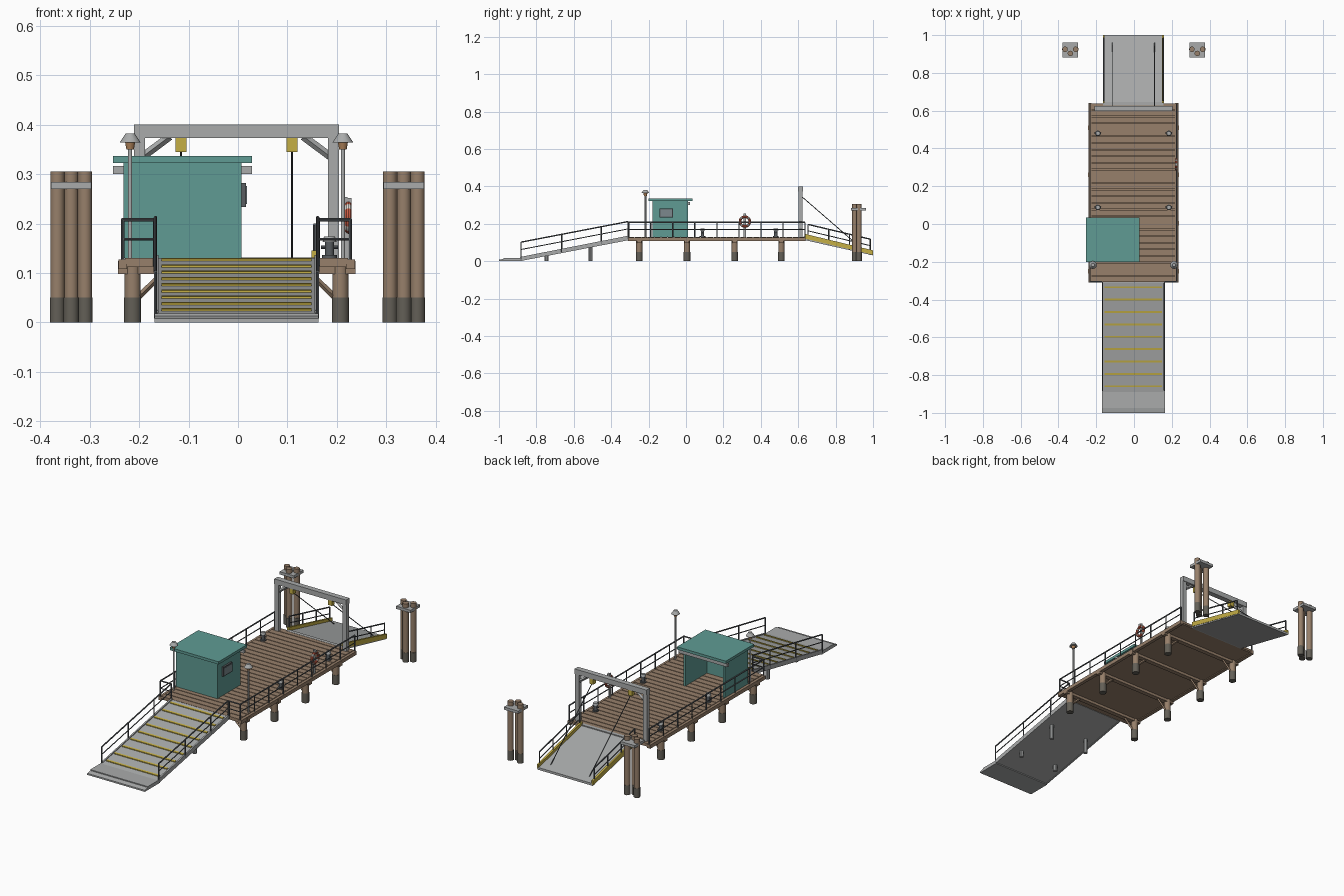
import bpy, bmesh, math
from mathutils import Vector, Matrix

if "Cube" in bpy.data.objects:
    bpy.data.objects.remove(bpy.data.objects["Cube"], do_unlink=True)


def material(name, r, g, b):
    m = bpy.data.materials.new(name)
    m.use_nodes = True
    m.diffuse_color = (r, g, b, 1)
    m.node_tree.nodes["Principled BSDF"].inputs["Base Color"].default_value = (r, g, b, 1)
    return m


wood = material("weathered wood", .31, .215, .145)
wet = material("wet wood", .125, .115, .095)
steel = material("galvanised steel", .40, .41, .41)
rail_grey = material("dark rail steel", .10, .11, .12)
teal = material("teal paint", .115, .33, .295)
yellow = material("safety yellow", .56, .43, .06)
red = material("ring red", .60, .11, .06)
white = material("ring white", .75, .73, .68)
glass = material("window glass", .20, .25, .27)
lantern = material("lantern amber", .42, .22, .10)

CX = -0.003          # centre line of the pier
DECK = 0.13          # walking height
SIDES = (-1, 1)


class Part:
    """Collects simple solids of one colour into one object."""

    def __init__(self, name, mat, smooth=False):
        self.name, self.mat, self.smooth = name, mat, smooth
        self.bm = bmesh.new()

    def box(self, x0, x1, y0, y1, z0, z1):
        m = Matrix.Translation(((x0 + x1) / 2, (y0 + y1) / 2, (z0 + z1) / 2))
        bmesh.ops.create_cube(self.bm, size=1, matrix=m @ Matrix.Diagonal((x1 - x0, y1 - y0, z1 - z0, 1)))

    def rod(self, a, b, r, r2=None, n=8):
        a, b = Vector(a), Vector(b)
        d = b - a
        m = Matrix.Translation((a + b) / 2) @ d.to_track_quat('Z', 'Y').to_matrix().to_4x4()
        bmesh.ops.create_cone(self.bm, cap_ends=True, segments=n, radius1=r,
                              radius2=r if r2 is None else r2, depth=d.length, matrix=m)

    def prism(self, yz, x0, x1):
        face = self.bm.faces.new([self.bm.verts.new((x0, y, z)) for y, z in yz])
        out = bmesh.ops.extrude_face_region(self.bm, geom=[face])["geom"]
        bmesh.ops.translate(self.bm, vec=(x1 - x0, 0, 0),
                            verts=[v for v in out if isinstance(v, bmesh.types.BMVert)])

    def done(self):
        bmesh.ops.recalc_face_normals(self.bm, faces=self.bm.faces)
        mesh = bpy.data.meshes.new(self.name)
        self.bm.to_mesh(mesh)
        self.bm.free()
        mesh.materials.append(self.mat)
        ob = bpy.data.objects.new(self.name, mesh)
        bpy.context.collection.objects.link(ob)
        if self.smooth:
            bpy.ops.object.select_all(action='DESELECT')
            ob.select_set(True)
            bpy.context.view_layer.objects.active = ob
            bpy.ops.object.shade_smooth_by_angle(angle=math.radians(40))
        return ob


Y0, Y1 = -.31, .64

# Deck: planks over a subfloor with edge stringers
planks = Part("deck_planks", wood)
count = 27
step = (Y1 - Y0) / count
for i in range(count):
    y = Y0 + i * step
    planks.box(CX - .225, CX + .225, y + .002, y + step - .002, .118, DECK)
planks.done()
frame = Part("deck_frame", wood)
frame.box(CX - .222, CX + .222, Y0 + .005, Y1 - .005, .112, .122)
for s in SIDES:
    x = CX + s * .23
    frame.box(x - .009, x + .009, Y0, Y1, .108, .127)
PILE_ROWS = (-.25, .005, .26, .51)
for y in PILE_ROWS:
    frame.box(CX - .24, CX + .24, y - .012, y + .012, .098, .124)
    for s in SIDES:
        frame.rod((CX + s * .205, y, .045), (CX + s * .14, y, .108), .006, n=4)
frame.done()

# Piles with wet feet, and three-pile mooring clusters
piles = Part("timber_piles", wood, True)
feet = Part("pile_feet", wet, True)


def pile(x, y, top, r):
    piles.rod((x, y, .04), (x, y, top), r, n=14)
    feet.rod((x, y, 0), (x, y, .05), r * 1.08, n=14)


for y in PILE_ROWS:
    for s in SIDES:
        pile(CX + s * .21, y, .115, .0165)
caps = Part("cluster_plates", steel)
for s in SIDES:
    cx = s * .336 - .001
    for dx, dy in ((-.028, .008), (0, -.014), (.028, .008)):
        pile(cx + dx, .917 + dy, .305, .0145)
    caps.box(cx - .041, cx + .041, .882, .962, .27, .284)
piles.done()
feet.done()
caps.done()

# Front ramp, apron and supports
ramp = Part("front_ramp", steel)
ramp.prism([(-.89, .018), (Y0, DECK), (Y0, .114), (-.89, .002)], CX - .16, CX + .16)
ramp.box(CX - .166, CX + .166, -.975, -.875, 0, .018)
ramp.prism([(-1, 0), (-1, .008), (-.97, .014), (-.97, 0)], CX - .166, CX + .166)
for s in SIDES:
    x = CX + s * .162
    ramp.prism([(-.88, .024), (Y0, .136), (Y0, .112), (-.88, .002)], x - .004, x + .004)
    for y in (-.745, -.51):
        ramp.rod((CX + s * .11, y, 0), (CX + s * .11, y, .12 + (y - Y0) * .193), .011, n=10)
ramp.done()


def ramp_z(y):
    return DECK + (y - Y0) * .112 / .58


cleats = Part("ramp_cleats", yellow)
for i in range(9):
    y = -.335 - i * .0655
    cleats.prism([(y + d, ramp_z(y + d) + h) for d, h in
                  ((-.005, -.002), (.005, -.002), (.005, .004), (-.005, .004))], CX - .152, CX + .152)
cleats.done()

# Rear loading ramp with yellow kerbs
back = Part("rear_ramp", steel)
back.prism([(Y1 - .01, DECK), (1, .043), (1, .031), (Y1 - .01, .114)], CX - .16, CX + .16)
back.box(CX - .16, CX + .16, Y1 - .012, Y1 + .006, .112, .131)
back.done()
kerbs = Part("rear_ramp_kerbs", yellow)
for s in SIDES:
    x = CX + s * .157
    kerbs.prism([(Y1, .145), (1, .058), (1, .035), (Y1, .12)], x - .005, x + .005)
kerbs.done()

# Railings: posts with a top and a middle rail
rails = Part("railings", rail_grey)


def railing(a, b, stops, height=.082):
    a, b = Vector(a), Vector(b)
    for h, r in ((height, .0035), (height * .52, .0025)):
        up = Vector((0, 0, h))
        rails.rod(a + up, b + up, r)
    for t in stops:
        p = a.lerp(b, t)
        rails.rod(p - Vector((0, 0, .012)), p + Vector((0, 0, height)), .0032)


def even(n):
    return [i / n for i in range(n + 1)]


for s in SIDES:
    x = CX + s * .23
    railing((x, Y0 + .004, .126), (x, Y1 - .004, .126), even(8))
    railing((x, Y0 + .004, .126), (CX + s * .166, Y0 + .004, .126), (1,))
    x = CX + s * .164
    railing((x, -.882, .02), (x, Y0, DECK), (0, .38, .75, 1))
    x = CX + s * .158
    railing((x, Y1 + .012, .125), (x, .985, .046), even(3), .072)
rails.done()

# Kiosk: three walls, open towards the rear, under a flat roof
kx0, kx1, ky0, ky1 = -.231, .007, -.18, .01
kiosk = Part("kiosk_walls", teal)
kiosk.box(kx0, kx1, ky0, ky0 + .01, DECK, .325)
kiosk.box(kx0, kx0 + .01, ky0, ky1, DECK, .325)
kiosk.box(kx1 - .01, kx1, ky0, ky1, DECK, .325)
kiosk.done()
roof = Part("kiosk_roof", teal)
roof.box(-.253, .028, -.2, .034, .322, .336)
roof.done()
fascia = Part("kiosk_fascia", steel)
fascia.box(-.253, .028, .008, .022, .3, .316)
fascia.done()
window_frame = Part("kiosk_window_frame", rail_grey)
window_frame.box(kx1, kx1 + .009, -.142, -.07, .233, .282)
window_frame.done()
pane = Part("kiosk_window_pane", glass)
pane.box(kx1 + .005, kx1 + .011, -.136, -.076, .239, .276)
pane.done()

# Lifting gantry with knee braces, pulleys and cables
gantry = Part("gantry", steel)
gantry.box(CX - .207, CX + .207, .598, .626, .373, .4)
pulleys = Part("gantry_pulleys", yellow)
cables = Part("lift_cables", rail_grey)
for s in SIDES:
    x = CX + s * .196
    gantry.box(x - .011, x + .011, .601, .623, .12, .375)
    gantry.rod((CX + s * .19, .612, .335), (CX + s * .135, .612, .376), .008, n=4)
    x = CX + s * .112
    pulleys.box(x - .011, x + .011, .602, .624, .345, .374)
    cables.rod((x, .616, .348), (x, .96, .05), .0022, n=6)
gantry.done()
pulleys.done()
cables.done()

# Lamps and mooring bollards
lamps = Part("lamp_posts", steel, True)
bulbs = Part("lamp_lanterns", lantern, True)
bollards = Part("bollards", rail_grey, True)
tops = Part("bollard_caps", steel, True)
for s in SIDES:
    x, y = CX + s * .215, -.217
    lamps.rod((x, y, .12), (x, y, .352), .0045, n=10)
    lamps.rod((x, y, .364), (x, y, .382), .021, .009, n=12)
    bulbs.rod((x, y, .35), (x, y, .366), .008, .011, n=10)
    for y in (.088, .48):
        x = CX + s * .188
        bollards.rod((x, y, DECK), (x, y, .136), .015, n=12)
        bollards.rod((x, y, .134), (x, y, .165), .009, n=12)
        bollards.rod((x - .017, y, .152), (x + .017, y, .152), .0035)
        tops.rod((x, y, .163), (x, y, .174), .014, .011, n=12)
for p in (lamps, bulbs, bollards, tops):
    p.done()

# Life ring in four red and four white arcs, on a small holder
bpy.ops.mesh.primitive_torus_add(major_radius=.026, minor_radius=.007, major_segments=32, minor_segments=10,
                                 location=(CX + .226, .315, .212), rotation=(0, math.pi / 2, 0))
ring = bpy.context.object
ring.name = "life_ring"
ring.data.materials.append(red)
ring.data.materials.append(white)
for f in ring.data.polygons:
    turn = math.degrees(math.atan2(f.center.y, f.center.x)) % 90
    f.material_index = 1 if 33 < turn < 57 else 0
bpy.ops.object.shade_smooth_by_angle()
holder = Part("ring_holder", steel)
holder.box(CX + .219, CX + .224, .308, .322, .12, .254)
holder.box(CX + .219, CX + .232, .308, .322, .241, .252)
holder.done()
